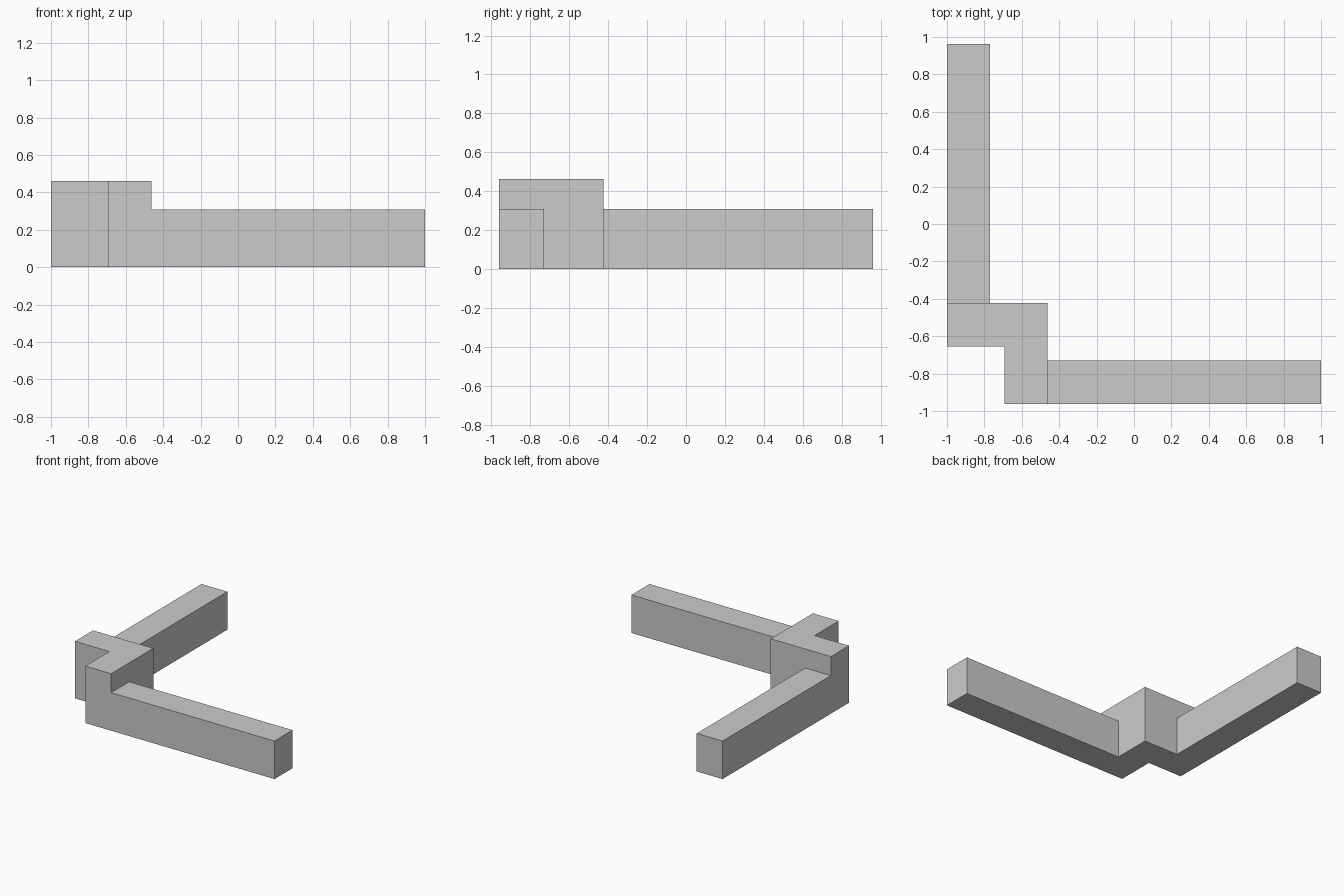
import bpy, bmesh, math

if "Cube" in bpy.data.objects:
    bpy.data.objects.remove(bpy.data.objects["Cube"])

U = 1 / 13  # grid unit of the design

# Footprints in grid units: stepped corner post and the two low arms
corner = [(-13, -8.5), (-9, -8.5), (-9, -12.5), (-6, -12.5),
          (-6, -9.5), (-6, -5.5), (-10, -5.5), (-13, -5.5)]
back_arm = [(-13, -5.5), (-10, -5.5), (-10, 12.5), (-13, 12.5)]
side_arm = [(-6, -12.5), (13, -12.5), (13, -9.5), (-6, -9.5)]


def raise_faces(bm, faces, height, keep):
    geom = bmesh.ops.extrude_face_region(bm, geom=faces, use_keep_orig=keep)["geom"]
    verts = [g for g in geom if isinstance(g, bmesh.types.BMVert)]
    bmesh.ops.translate(bm, verts=verts, vec=(0, 0, height * U))
    return [g for g in geom if isinstance(g, bmesh.types.BMFace)]


bm = bmesh.new()
points = {}
for outline in (corner, back_arm, side_arm):
    for x, y in outline:
        if (x, y) not in points:
            points[x, y] = bm.verts.new((x * U, y * U, 0))
    bm.faces.new([points[p] for p in outline])

# Arms and corner share the lower height, then the corner rises further
tops = raise_faces(bm, bm.faces[:], 4, True)
corner_top = [f for f in bm.faces if len(f.verts) == 8
              and all(v.co.z > 3 * U for v in f.verts)]
raise_faces(bm, corner_top, 2, False)

# Tidy into clean flat faces
bmesh.ops.recalc_face_normals(bm, faces=bm.faces[:])
bmesh.ops.dissolve_limit(bm, angle_limit=math.radians(1),
                         verts=bm.verts[:], edges=bm.edges[:])
mesh = bpy.data.meshes.new("corner_wall")
bm.to_mesh(mesh)
bm.free()
bpy.context.collection.objects.link(bpy.data.objects.new("corner_wall", mesh))
